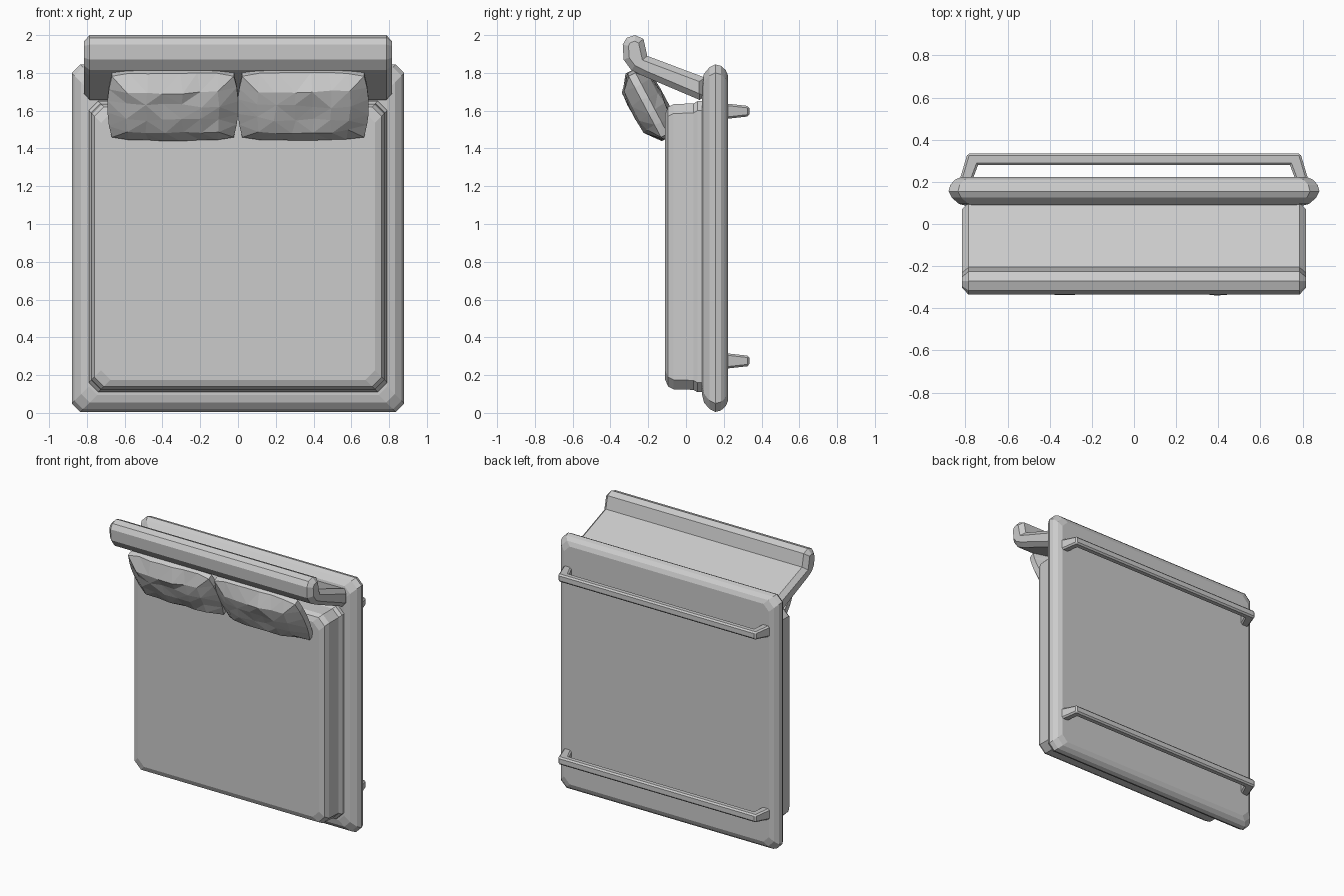
import bpy, bmesh, math, random
from mathutils import Matrix, Vector

if "Cube" in bpy.data.objects:
    bpy.data.objects.remove(bpy.data.objects["Cube"])

random.seed(4)


def finish(name, bm, bevel=0, segments=1, limit=60):
    bmesh.ops.recalc_face_normals(bm, faces=bm.faces)
    me = bpy.data.meshes.new(name)
    bm.to_mesh(me)
    bm.free()
    ob = bpy.data.objects.new(name, me)
    bpy.context.collection.objects.link(ob)
    if bevel:
        m = ob.modifiers.new("bevel", 'BEVEL')
        m.width, m.segments = bevel, segments
        m.limit_method, m.angle_limit = 'ANGLE', math.radians(limit)
    return ob


def loft(bm, rings):
    """Skin a list of equal-length point rings and cap both ends."""
    vs = [[bm.verts.new(p) for p in r] for r in rings]
    n = len(vs[0])
    for a, b in zip(vs, vs[1:]):
        for i in range(n):
            j = (i + 1) % n
            bm.faces.new((a[i], a[j], b[j], b[i]))
    bm.faces.new(vs[0])
    bm.faces.new(vs[-1])


def slab_ring(y, hx, z0, z1, c):
    """Rectangle with chamfered corners in the xz plane."""
    return [(-hx + c, y, z0), (hx - c, y, z0), (hx, y, z0 + c), (hx, y, z1 - c),
            (hx - c, y, z1), (-hx + c, y, z1), (-hx, y, z1 - c), (-hx, y, z0 + c)]


def slab(name, hx, z0, z1, c, levels):
    """Stack of chamfered rectangles; levels are (y, inset)."""
    bm = bmesh.new()
    loft(bm, [slab_ring(y, hx - d, z0 + d, z1 - d, c) for y, d in levels])
    return finish(name, bm)


# Padded base frame
slab("bed_frame", 0.88, 0.005, 1.845, 0.045,
     [(0.085, 0.09), (0.095, 0.05), (0.125, 0.015), (0.155, 0.0),
      (0.185, 0.008), (0.21, 0.03), (0.223, 0.06)])

# Mattress with rounded front edge
slab("mattress", 0.79, 0.11, 1.65, 0.05,
     [(0.10, 0.0), (0.06, 0.0), (0.04, 0.012), (-0.065, 0.015),
      (-0.095, 0.03), (-0.11, 0.065)])

# Sloping headboard with raised front roll
profile = [(0.10, 1.645), (-0.23, 1.785), (-0.29, 1.815), (-0.33, 1.87), (-0.335, 1.95),
           (-0.315, 1.985), (-0.27, 2.0), (-0.225, 1.98), (-0.205, 1.89), (0.10, 1.775)]
bm = bmesh.new()
loft(bm, [[(x, y, z) for y, z in profile] for x in (-0.815, 0.815)])
finish("headboard", bm, 0.03, 1, 70)

# Support rails on the back, each a shallow U
u_shape = [(-0.83, 0.20), (-0.79, 0.335), (0.79, 0.335), (0.83, 0.20),
           (0.77, 0.20), (0.74, 0.28), (-0.74, 0.28), (-0.77, 0.20)]
for name, zc in (("upper_rail", 1.597), ("lower_rail", 0.275)):
    bm = bmesh.new()
    loft(bm, [[(x, y, zc + s * (0.042 if y < 0.25 else 0.027)) for x, y in u_shape]
              for s in (-1, 1)])
    finish(name, bm, 0.01, 1, 70)

# Two plump faceted pillows leaning on the headboard
NX, NZ = 7, 5


def pillow(name, cx):
    bm = bmesh.new()
    bmesh.ops.create_grid(bm, x_segments=NX, y_segments=NZ, size=1)
    bmesh.ops.solidify(bm, geom=bm.faces[:], thickness=0.1)
    zs = [v.co.z for v in bm.verts]
    mid = (max(zs) + min(zs)) / 2
    tilt = Matrix.Translation((cx, -0.20, 1.63)) @ Matrix.Rotation(0.487, 4, 'X')
    for v in bm.verts:
        u, w = max(-1, min(1, v.co.x)), max(-1, min(1, v.co.y))
        side = -1 if v.co.z > mid else 1
        puff = 0.02 + 0.07 * math.sqrt(max(0, (1 - u ** 4) * (1 - w ** 4)))
        j = [random.uniform(-1, 1) for _ in range(3)]
        x = 0.347 * u * (1 - 0.07 * w * w) + 0.012 * j[0] * (1 - u * u)
        z = 0.203 * w * (1 - 0.10 * u ** 4) + 0.012 * j[1] * (1 - w * w)
        y = side * puff + 0.010 * j[2] * (1 - u ** 4)
        v.co = tilt @ Vector((x, y, z))
    bmesh.ops.triangulate(bm, faces=bm.faces[:])
    return finish(name, bm)


pillow("left_pillow", -0.345)
pillow("right_pillow", 0.345)
